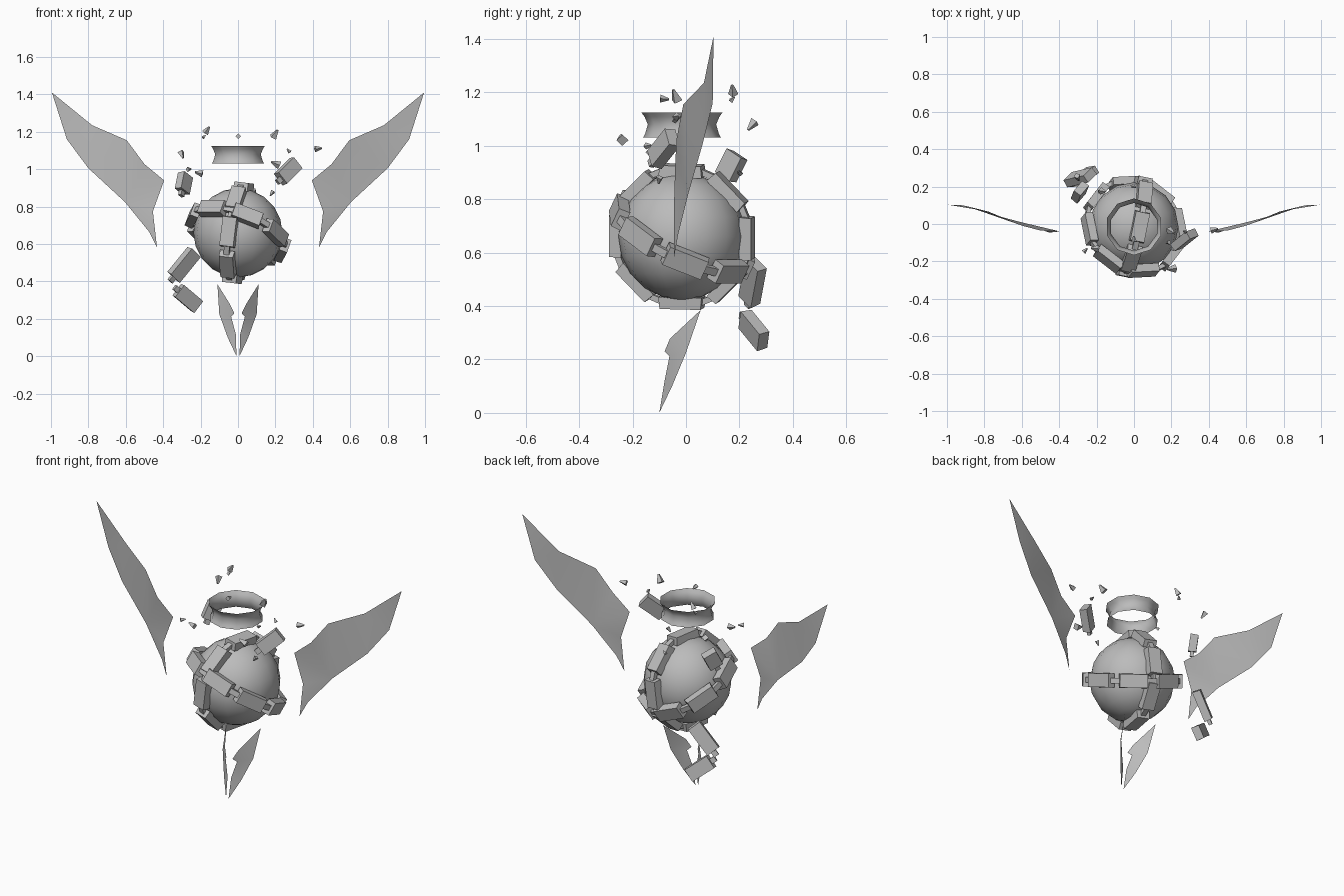
import bpy, bmesh, math, random
from mathutils import Vector, Matrix

if "Cube" in bpy.data.objects:
    bpy.data.objects.remove(bpy.data.objects["Cube"])

random.seed(4)
stone = bpy.data.materials.new("grey stone")
stone.diffuse_color = (0.5, 0.5, 0.5, 1)
stone.use_nodes = True
stone.node_tree.nodes["Principled BSDF"].inputs["Base Color"].default_value = stone.diffuse_color
C = Vector((0, -0.015, 0.66))          # core centre


def finish(name, bm, smooth=None):
    me = bpy.data.meshes.new(name)
    bm.to_mesh(me)
    bm.free()
    me.materials.append(stone)
    ob = bpy.data.objects.new(name, me)
    bpy.context.collection.objects.link(ob)
    if smooth:
        bpy.ops.object.select_all(action='DESELECT')
        ob.select_set(True)
        bpy.context.view_layer.objects.active = ob
        bpy.ops.object.shade_smooth_by_angle(angle=math.radians(smooth))
    return ob


def frame(pos, along, out):
    """Matrix with x along the block and z facing outward."""
    x = Vector(along).normalized()
    y = Vector(out).cross(x).normalized()
    z = x.cross(y)
    m = Matrix((x, y, z)).transposed().to_4x4()
    m.translation = pos
    return m


def add_box(bm, m, size, taper=1.0):
    r = bmesh.ops.create_cube(bm, size=1)
    for v in r['verts']:
        k = taper if v.co.z > 0 else 1
        v.co = m @ Vector((v.co.x * size[0] * k, v.co.y * size[1] * k, v.co.z * size[2]))


# Core sphere
bm = bmesh.new()
bmesh.ops.create_uvsphere(bm, u_segments=16, v_segments=10, radius=0.238,
                          matrix=Matrix.Translation(C))
finish("core", bm, 60)


# Two chains of blocks joined by small links
def chain(name, normal, start, radius):
    n = Vector(normal).normalized()
    s = Vector(start)
    s = (s - n * s.dot(n)).normalized()
    blocks, links = bmesh.new(), bmesh.new()
    for i in range(16):
        d = Matrix.Rotation(i * math.pi / 8, 3, n) @ s
        if i % 2 == 0:
            add_box(blocks, frame(C + d * radius, n.cross(d), d), (0.165, 0.08, 0.045), 0.95)
        else:
            add_box(links, frame(C + d * (radius + 0.008), n.cross(d), d), (0.07, 0.03, 0.022))
    finish(name + "_blocks", blocks)
    finish(name + "_links", links)


chain("upright_chain", (0.97, -0.2, -0.12), (0, -1, 0), 0.248)
chain("sloped_chain", (0.315, 0.404, 0.859), (0.21, -0.17, -0.01), 0.256)

# Loose blocks: position, direction, facing, length
for name, pos, along, out, length in (
        ("loose_block_low", (-0.29, 0.25, 0.49), (0.13, 0.03, 0.16), (-0.5, 0.8, 0.3), 0.18),
        ("loose_block_bottom", (-0.27, 0.255, 0.31), (0.13, 0.09, -0.11), (-0.4, 0.8, 0.2), 0.15),
        ("loose_block_right", (0.27, -0.085, 0.99), (0.10, 0.08, 0.10), (0.7, -0.5, 0.4), 0.14),
        ("loose_block_left", (-0.29, 0.17, 0.925), (0.02, 0.05, 0.1), (-0.7, 0.6, 0), 0.1)):
    bm = bmesh.new()
    m = frame(Vector(pos), along, out)
    add_box(bm, m, (length, 0.08, 0.045), 0.95)
    add_box(bm, m @ Matrix.Translation((-length / 2 - 0.012, 0, 0)), (0.03, 0.03, 0.02))
    finish(name, bm)

# Flared ring above the core
bm = bmesh.new()
rows = []
for r, z in ((0.146, 1.03), (0.138, 1.045), (0.128, 1.08), (0.14, 1.108), (0.152, 1.125)):
    rows.append([bm.verts.new((r * math.cos(a), C.y + r * math.sin(a), z))
                 for a in [(i + 0.5) * math.tau / 10 for i in range(10)]])
for lo, hi in zip(rows, rows[1:]):
    for i in range(10):
        j = (i + 1) % 10
        bm.faces.new((lo[i], lo[j], hi[j], hi[i]))
finish("crown_ring", bm, 50)


# Thin wings and tail fins, mirrored left and right
def blades(name, pts, faces):
    for side, label in ((1, "right"), (-1, "left")):
        bm = bmesh.new()
        vs = [bm.verts.new((side * x, y, z)) for x, y, z in pts]
        for f in faces:
            bm.faces.new([vs[i] for i in (f if side > 0 else f[::-1])])
        finish(label + "_" + name, bm, 60)


blades("wing",
       [(.395, -.04, .94), (.455, -.045, .775), (.433, -.045, .58), (.475, -.03, .665),
        (.605, .01, .825), (.80, .062, 1.005), (.915, .10, 1.16), (.995, .103, 1.41),
        (.78, .067, 1.235), (.595, -.01, 1.155), (.50, -.035, 1.027)],
       [(1, 2, 3), (0, 1, 3, 4), (0, 4, 10), (10, 4, 9), (9, 4, 5), (9, 5, 8), (8, 5, 6), (8, 6, 7)])
blades("tail_fin",
       [(.11, .055, .385), (.043, -.06, .278), (.02, -.08, .23), (.037, -.062, .212),
        (.012, -.08, .12), (.008, -.10, .0), (.055, -.052, .10), (.10, 0, .225)],
       [(1, 0, 7), (2, 1, 3), (1, 7, 3), (3, 7, 6), (4, 3, 6), (5, 4, 6)])

# Floating shards: x, y, z, size
bm = bmesh.new()
for x, y, z, s in ((-.165, .175, 1.21, .026), (-.18, .175, 1.175, .014), (-.30, .245, 1.075, .026),
                   (-.26, -.14, 1.0, .018), (-.21, -.13, .98, .026), (0, -.08, 1.175, .02),
                   (.20, -.04, 1.19, .03), (.27, -.04, 1.10, .015), (.43, -.03, 1.11, .024),
                   (.20, -.24, 1.03, .03), (.18, -.1, .87, .018), (0, .2, .9, .015)):
    m = Matrix.Translation((x, y, z)) @ Matrix.Rotation(random.uniform(0, 6), 4, 'Z') \
        @ Matrix.Rotation(random.uniform(0, 6), 4, 'X')
    bmesh.ops.create_cone(bm, cap_ends=True, segments=4, radius1=s * 0.75, radius2=s * 0.2,
                          depth=s * 1.6, matrix=m)
finish("shards", bm)
